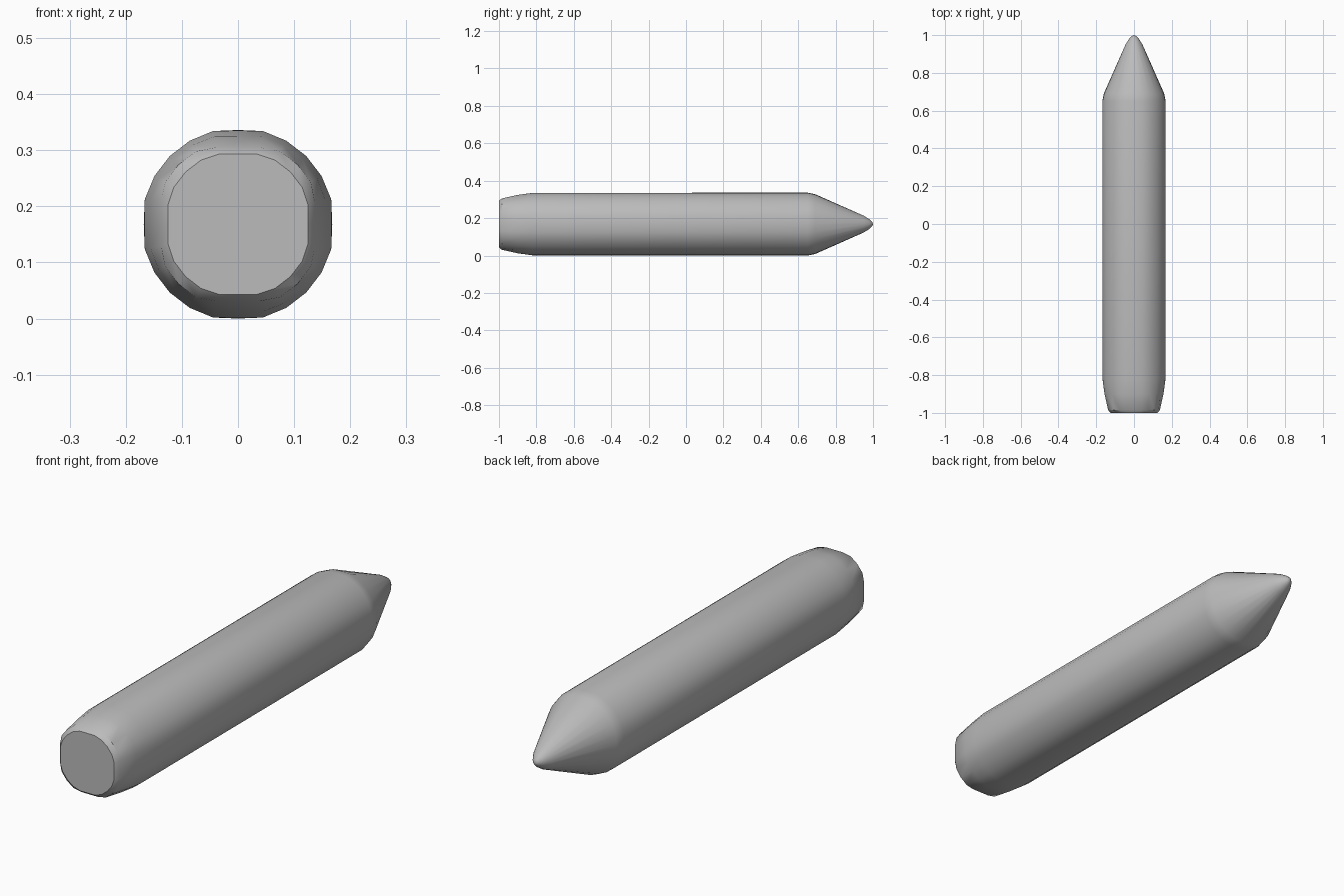
import bpy, bmesh, math

cube = bpy.data.objects.get("Cube")
if cube:
    bpy.data.objects.remove(cube, do_unlink=True)

SIDES = 24
CENTRE_Z = 0.168

grey = bpy.data.materials.new("plain_grey")
grey.use_nodes = True
grey.diffuse_color = (0.5, 0.5, 0.5, 1)
grey.node_tree.nodes["Principled BSDF"].inputs["Base Color"].default_value = (0.5, 0.5, 0.5, 1)

# Stations along the shaft: y, radius, half width of the flattened sides
stations = [
    (-1.0, 0.132, 0.125),
    (-0.985, 0.15, 0.137),
    (-0.9, 0.163, 0.156),
    (-0.82, 0.172, 0.167),
    (0.65, 0.172, 0.168),
    (0.69, 0.163, 0.16),
    (0.95, 0.045, 0.045),
    (0.98, 0.026, 0.026),
    (0.995, 0.012, 0.012),
]


def ring(bm, y, radius, flat):
    verts = []
    for i in range(SIDES):
        a = math.tau * i / SIDES
        x, z = (max(-flat, min(flat, radius * f(a))) for f in (math.cos, math.sin))
        verts.append(bm.verts.new((x, y, z + CENTRE_Z)))
    return verts


# Pointed shaft with a blunt, chamfered end
bm = bmesh.new()
rings = [ring(bm, *s) for s in stations]
for a, b in zip(rings, rings[1:]):
    for i in range(SIDES):
        j = (i + 1) % SIDES
        bm.faces.new((a[i], a[j], b[j], b[i]))
bm.faces.new(rings[0])
tip = bm.verts.new((0, 1, CENTRE_Z))
for i in range(SIDES):
    bm.faces.new((rings[-1][i], rings[-1][(i + 1) % SIDES], tip))
bmesh.ops.recalc_face_normals(bm, faces=bm.faces)

mesh = bpy.data.meshes.new("pointed_shaft")
bm.to_mesh(mesh)
bm.free()
mesh.materials.append(grey)
shaft = bpy.data.objects.new("pointed_shaft", mesh)
bpy.context.collection.objects.link(shaft)
bpy.context.view_layer.objects.active = shaft
shaft.select_set(True)
bpy.ops.object.shade_smooth_by_angle(angle=math.radians(35))
